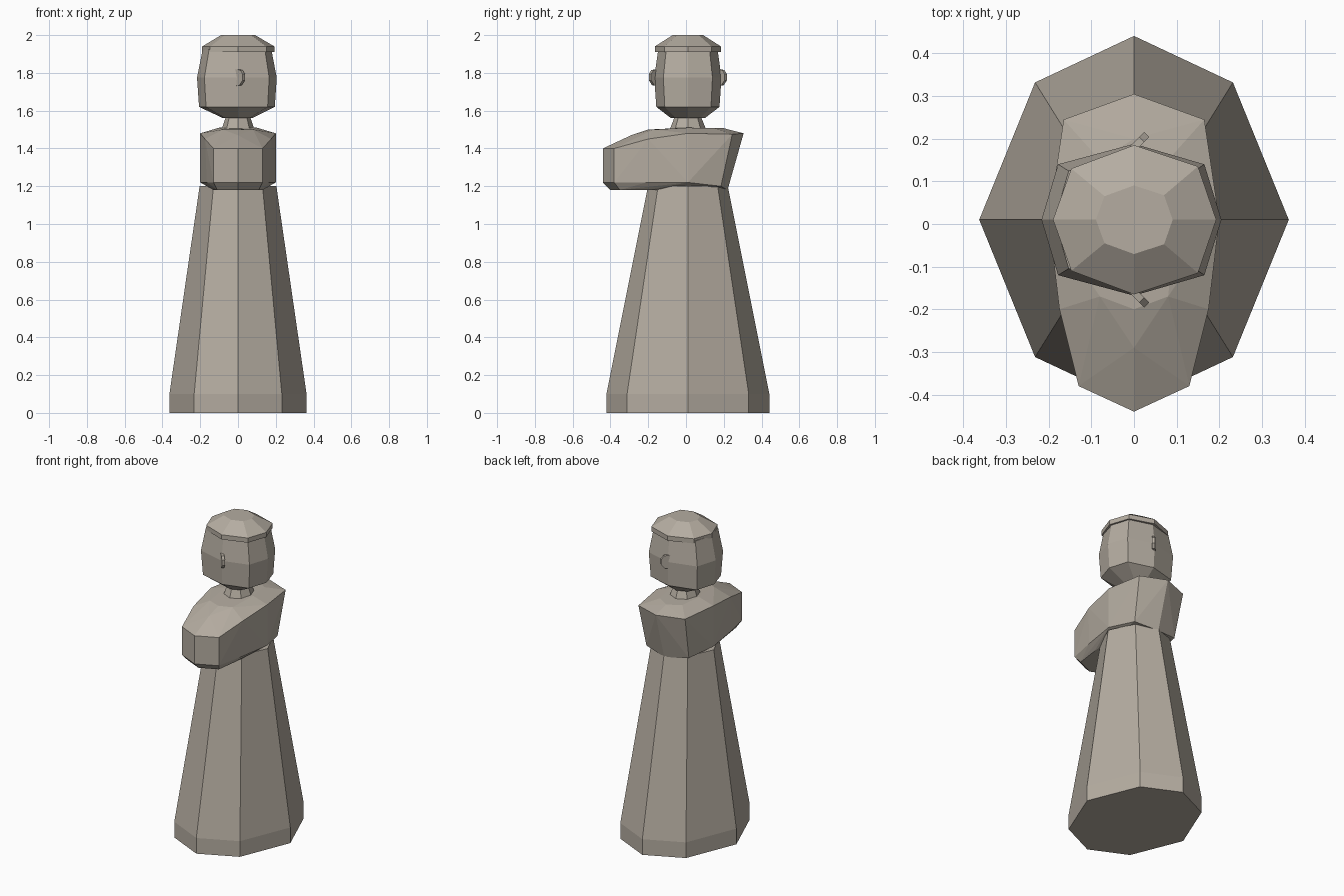
import bpy, bmesh

if "Cube" in bpy.data.objects:
    bpy.data.objects.remove(bpy.data.objects["Cube"])

CY = 0.01  # front-back centre of the round parts

mat = bpy.data.materials.new("warm stone")
mat.diffuse_color = (0.46, 0.415, 0.355, 1)
mat.use_nodes = True
mat.node_tree.nodes["Principled BSDF"].inputs["Base Color"].default_value = mat.diffuse_color


def finish(bm, name):
    bmesh.ops.recalc_face_normals(bm, faces=bm.faces[:])
    me = bpy.data.meshes.new(name)
    bm.to_mesh(me)
    bm.free()
    me.materials.append(mat)
    ob = bpy.data.objects.new(name, me)
    bpy.context.collection.objects.link(ob)
    return ob


def loft(name, half, levels):
    """Stack rings of a half outline mirrored in y; levels are (z, x scale, y scale)."""
    ring = half + [(x, -y) for x, y in half[-2:0:-1]]
    n = len(ring)
    bm = bmesh.new()
    rows = [[bm.verts.new((x * sx, y * sy + CY, z)) for x, y in ring] for z, sx, sy in levels]
    for a, b in zip(rows, rows[1:]):
        for i in range(n):
            j = (i + 1) % n
            bm.faces.new((a[i], a[j], b[j], b[i]))
    bm.faces.new(rows[0])
    bm.faces.new(rows[-1])
    return finish(bm, name)


def hull(name, pts):
    bm = bmesh.new()
    for p in pts:
        bm.verts.new(p)
    res = bmesh.ops.convex_hull(bm, input=bm.verts[:])
    junk = [v for v in res["geom_interior"] if isinstance(v, bmesh.types.BMVert)]
    bmesh.ops.delete(bm, geom=junk, context='VERTS')
    bmesh.ops.dissolve_limit(bm, angle_limit=0.03, verts=bm.verts[:], edges=bm.edges[:])
    return finish(bm, name)


# robe: stretched octagon, straight hem, long taper to the waist
loft("robe", [(-.363, 0), (-.232, .322), (0, .431), (.232, .322), (.363, 0)],
     [(0, 1, 1), (.1, 1, 1), (1.2, .56, .49)])

# upper body with folded arms reaching forward
body = [(.165, .245, 1.475), (.2, .01, 1.48), (.175, -.2, 1.45), (.13, -.38, 1.40),   # shoulder rim
        (.15, .185, 1.2), (.2, .01, 1.22), (.165, -.21, 1.22), (.13, -.38, 1.22),     # lower rim
        (.11, -.35, 1.18), (.13, -.2, 1.18),                                          # sleeve underside
        (.08, .15, 1.507), (.1, .01, 1.51), (.08, -.17, 1.5)]                         # shoulder top
middle = [(0, .305, 1.48), (0, .22, 1.18), (0, -.44, 1.40), (0, -.44, 1.22),
          (0, -.40, 1.18), (0, -.29, 1.47), (0, -.2, 1.5), (0, .2, 1.507)]
hull("torso_and_sleeves", body + [(-x, y, z) for x, y, z in body] + middle)

# neck
octagon = [(-1, 0), (-.71, .71), (0, 1), (.71, .71), (1, 0)]
loft("neck", octagon, [(1.49, .09, .1), (1.58, .06, .065)])

# head, turned sideways to the body
loft("head", [(-.217, 0), (-.178, .13), (0, .178), (.165, .13), (.205, 0)],
     [(1.56, .36, .5), (1.62, .95, .94), (1.775, 1, 1), (1.925, .86, .88)])

# cap with a short brim band
loft("cap", [(-.19, 0), (-.147, .12), (0, .175), (.15, .125), (.193, 0)],
     [(1.91, 1, 1), (1.94, 1, 1), (2.0, .47, .46)])

# ears: thin half discs standing out from the head at an angle
for s, side in ((-1, "front"), (1, "back")):
    pts = []
    for out, z in ((-.01, 1.73), (.014, 1.735), (.03, 1.76), (.03, 1.795), (.018, 1.815), (-.01, 1.82)):
        for t in (-.006, .006):
            pts.append((out + t, CY + s * (.17 + out - t), z))
    hull("ear_" + side, pts)
